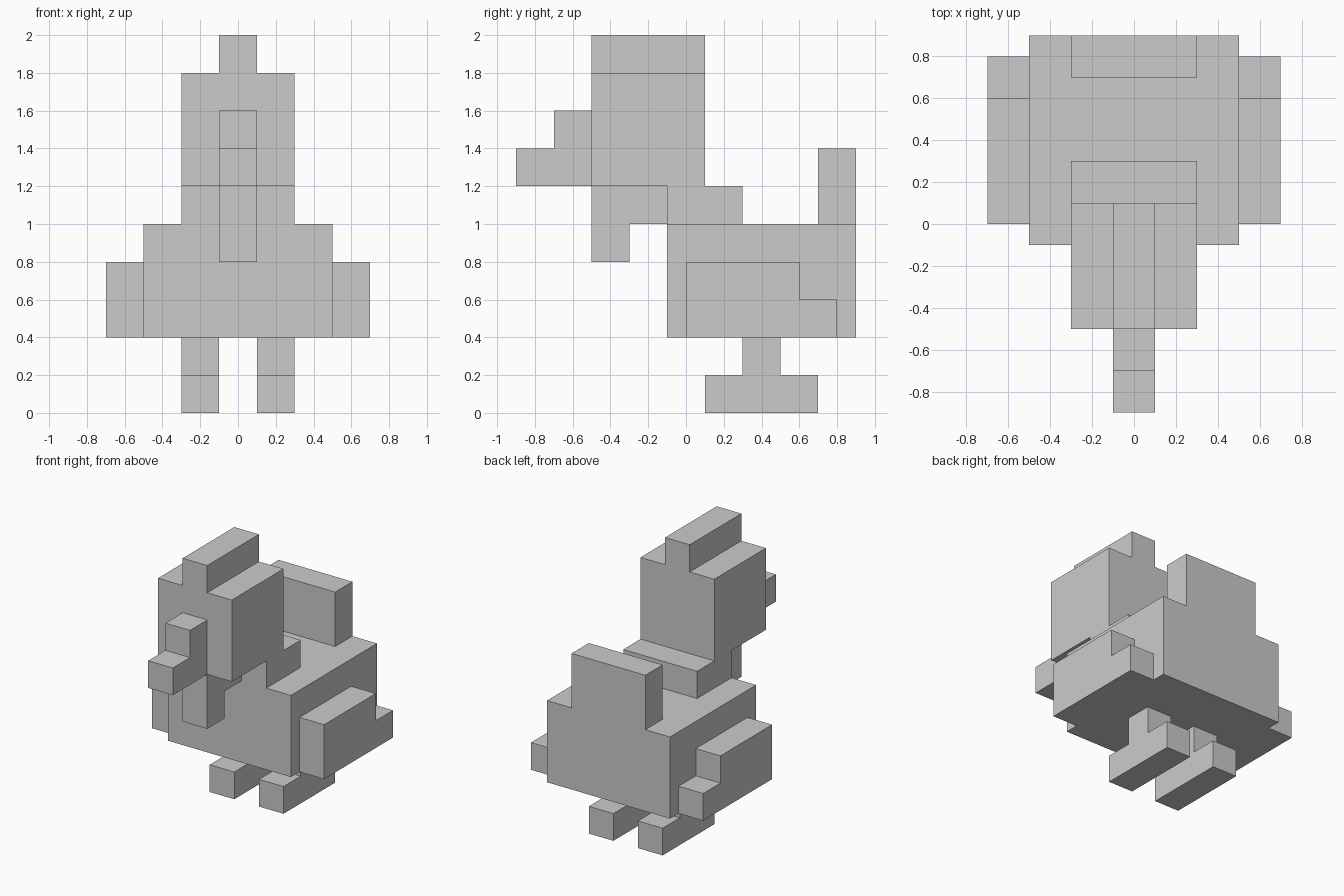
import bpy, bmesh

if "Cube" in bpy.data.objects:
    bpy.data.objects.remove(bpy.data.objects["Cube"])

grey = bpy.data.materials.new("light_grey")
grey.diffuse_color = (0.6, 0.6, 0.6, 1)
grey.use_nodes = True
grey.node_tree.nodes["Principled BSDF"].inputs["Base Color"].default_value = grey.diffuse_color


def slab(name, x0, x1, profile):
    """Extrude a (y, z) side profile from x0 to x1."""
    bm = bmesh.new()
    face = bm.faces.new([bm.verts.new((x0, y, z)) for y, z in profile])
    moved = bmesh.ops.extrude_face_region(bm, geom=[face])["geom"]
    bmesh.ops.translate(bm, vec=(x1 - x0, 0, 0),
                        verts=[v for v in moved if isinstance(v, bmesh.types.BMVert)])
    bmesh.ops.recalc_face_normals(bm, faces=bm.faces)
    mesh = bpy.data.meshes.new(name)
    bm.to_mesh(mesh)
    bm.free()
    mesh.materials.append(grey)
    obj = bpy.data.objects.new(name, mesh)
    bpy.context.collection.objects.link(obj)


def rect(y0, y1, z0, z1):
    return [(y0, z0), (y1, z0), (y1, z1), (y0, z1)]


# Body and upright tail
slab("body", -0.5, 0.5, rect(-0.1, 0.9, 0.4, 1.0))
slab("tail", -0.3, 0.3, rect(0.7, 0.9, 1.0, 1.4))

# Neck and head share one stepped side profile
slab("head_and_neck", -0.3, 0.3, [(-0.1, 1.0), (0.3, 1.0), (0.3, 1.2), (0.1, 1.2),
                                  (0.1, 1.8), (-0.5, 1.8), (-0.5, 1.2), (-0.1, 1.2)])
slab("comb", -0.1, 0.1, rect(-0.5, 0.1, 1.8, 2.0))

# Stepped beak and the wattle hanging under the head
slab("beak", -0.1, 0.1, [(-0.9, 1.2), (-0.5, 1.2), (-0.5, 1.6),
                         (-0.7, 1.6), (-0.7, 1.4), (-0.9, 1.4)])
slab("wattle", -0.1, 0.1, [(-0.5, 0.8), (-0.3, 0.8), (-0.3, 1.0),
                           (-0.1, 1.0), (-0.1, 1.2), (-0.5, 1.2)])

# Paired wings and legs
wing = [(0, 0.4), (0.8, 0.4), (0.8, 0.6), (0.6, 0.6), (0.6, 0.8), (0, 0.8)]
leg = [(0.1, 0), (0.7, 0), (0.7, 0.2), (0.5, 0.2),
       (0.5, 0.4), (0.3, 0.4), (0.3, 0.2), (0.1, 0.2)]
for side, s in (("right", 1), ("left", -1)):
    slab(side + "_wing", s * 0.5, s * 0.7, wing)
    slab(side + "_leg", s * 0.1, s * 0.3, leg)
